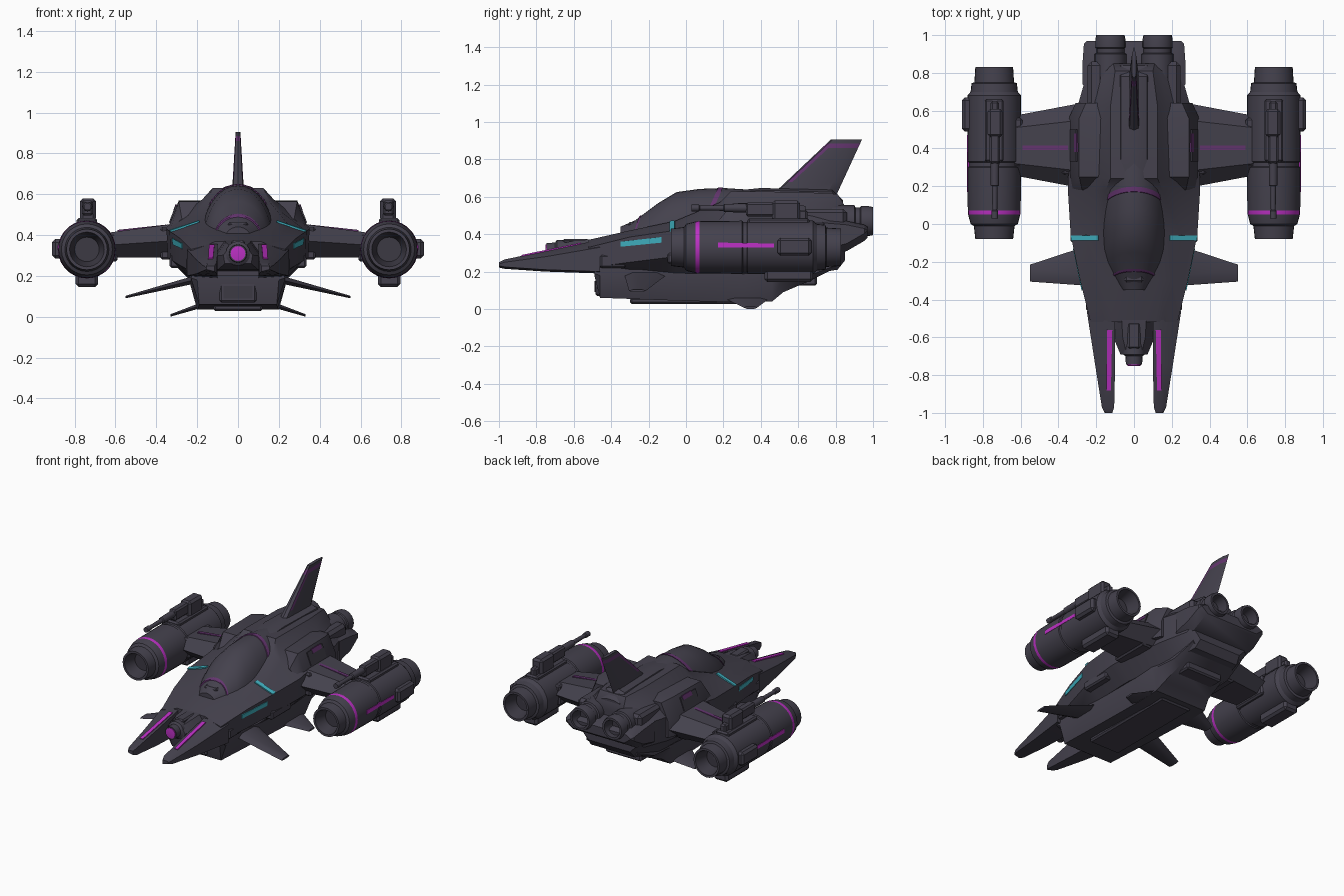
import bpy, bmesh, math
from mathutils import Vector

cube = bpy.data.objects.get("Cube")
if cube:
    bpy.data.objects.remove(cube)


def material(name, rgb, rough=0.6):
    m = bpy.data.materials.new(name)
    m.use_nodes = True
    m.diffuse_color = (*rgb, 1)
    bsdf = m.node_tree.nodes["Principled BSDF"]
    bsdf.inputs["Base Color"].default_value = (*rgb, 1)
    bsdf.inputs["Roughness"].default_value = rough
    return m


HULL = material("dark hull", (0.058, 0.053, 0.074))
DARK = material("shadow grey", (0.045, 0.041, 0.057))
PINK = material("magenta glow", (0.5, 0.03, 0.55))
PLUM = material("dim purple", (0.125, 0.035, 0.155))
CYAN = material("cyan glow", (0.05, 0.43, 0.52))
parts = []
SIDES = ((1, "left"), (-1, "right"))


def finish(name, bm, mats, rule=None):
    bmesh.ops.recalc_face_normals(bm, faces=bm.faces)
    if rule:
        for f in bm.faces:
            f.material_index = rule(f.calc_center_median())
    me = bpy.data.meshes.new(name)
    bm.to_mesh(me)
    bm.free()
    for m in mats:
        me.materials.append(m)
    ob = bpy.data.objects.new(name, me)
    bpy.context.collection.objects.link(ob)
    parts.append(ob)
    return ob


def loft(name, rings, mats=(HULL,), rule=None, s=1):
    """Skin closed rings of 3D points and cap both ends; s=-1 mirrors in x."""
    bm = bmesh.new()
    vs = [[bm.verts.new((s * x, y, z)) for x, y, z in r] for r in rings]
    n = len(vs[0])
    for a, b in zip(vs, vs[1:]):
        for i in range(n):
            j = (i + 1) % n
            bm.faces.new((a[i], a[j], b[j], b[i]))
    bm.faces.new(vs[0])
    bm.faces.new(vs[-1])
    return finish(name, bm, mats, rule)


def sym(y, half):
    """Full ring at y from half-section points."""
    return [(x, y, z) for x, z in half] + [(-x, y, z) for x, z in reversed(half)]


def box(name, x, y, z, s=1, mat=HULL, bevel=0.01):
    """Box from ranges, with chamfered edges."""
    bm = bmesh.new()
    bmesh.ops.create_cube(bm, size=1)
    for v in bm.verts:
        v.co = [r[0] if c < 0 else r[1] for c, r in zip(v.co, (x, y, z))]
        v.co.x *= s
    bmesh.ops.recalc_face_normals(bm, faces=bm.faces)
    if bevel:
        bmesh.ops.bevel(bm, geom=bm.edges[:], offset=bevel, segments=1, affect="EDGES")
    return finish(name, bm, (mat,))


def plate(name, corners, mat, s=1, t=0.0045):
    """Thin plate centred on a surface quad."""
    c = [Vector((s * x, y, z)) for x, y, z in corners]
    n = (c[2] - c[0]).cross(c[3] - c[1]).normalized() * t
    return loft(name, [[p - n for p in c], [p + n for p in c]], (mat,))


def lathe(name, cx, cz, profile, mats=(HULL,), rule=None, n=28):
    """Turned part along y from (y, radius) points."""
    rings = [[(cx + r * math.cos(a), y, cz + r * math.sin(a))
              for a in (2 * math.pi * i / n for i in range(n))] for y, r in profile]
    return loft(name, rings, mats, rule)


def foil(u0, u1, z, t):
    """Six-sided wing section as (y, z)."""
    d = (u1 - u0) * 0.2
    return [(u0, z), (u0 + d, z + t), (u1 - d, z + t), (u1, z), (u1 - d, z - t), (u0 + d, z - t)]


# Main hull
hull = [(-.52, .23, .20, .22, .33, .37, .11), (-.30, .285, .19, .25, .385, .42, .15),
        (-.06, .335, .19, .28, .42, .47, .18), (.18, .35, .19, .29, .43, .57, .15),
        (.24, .35, .19, .29, .44, .63, .125), (.62, .30, .18, .29, .46, .625, .125),
        (.81, .245, .21, .30, .46, .615, .10), (.85, .23, .26, .33, .46, .55, .11)]
loft("hull", [sym(y, [(w * .7, zb), (w * .985, zm), (w, zs), (wt * 1.4, zt - min(.055, (zt - zs) / 2)), (wt, zt)])
              for y, w, zb, zm, zs, zt, wt in hull])

# Belly hull with sloped ends and keel
belly = [(-.49, .23, .20, .18), (-.46, .23, .19, .06), (-.05, .24, .195, .045), (.30, .24, .2, .035),
         (.46, .24, .2, .04), (.52, .23, .18, .09), (.66, .22, .17, .15), (.82, .2, .17, .23)]
loft("belly", [sym(y, [(wb, zb), (w, max(zb + .01, .18)), (w * .9, .32)]) for y, w, wb, zb in belly])
box("belly_intake", (-.09, .09), (-.485, -.2), (.07, .17))
box("intake_mouth", (-.07, .07), (-.489, -.482), (.09, .15), mat=DARK, bevel=0)
box("keel_plate", (-.12, .12), (-.3, .42), (.028, .06))
box("rear_belly_step", (-.14, .14), (.4, .7), (.125, .2))

# Nose between the prongs
loft("nose", [sym(y, [(w, zb), (w * 1.1, (zb + zt) / 2), (w * .6, zt)])
              for y, w, zb, zt in [(-.48, .11, .22, .375), (-.60, .1, .23, .365), (-.69, .065, .26, .345)]])
lathe("nose_barrel", 0, .31, [(-.6, .06), (-.69, .06), (-.7, .045), (-.745, .043)], n=16)
lathe("nose_light", 0, .31, [(-.74, .036), (-.75, .036), (-.752, .02)], (PINK,), n=16)
box("nose_sensor", (-.035, .035), (-.66, -.52), (.33, .375))


# Canopy dome of raked arches, with purple frame bands
def arch(y, w, z, grow=0.0):
    rake = .12 * min(1, max(0, (y + .35) / .3))
    angles = [math.pi * i / 16 for i in range(17)]
    return [((w + grow) * math.cos(a), y - rake * (1 - math.sin(a)), .38 + (z + grow - .38) * math.sin(a))
            for a in angles]


loft("canopy", [arch(*p) for p in [(-.35, .065, .44), (-.27, .105, .475), (-.15, .145, .565), (-.05, .165, .625),
                                   (.07, .178, .642), (.20, .18, .647), (.34, .16, .638)]])
loft("canopy_frame", [arch(.172, .179, .646, .004), arch(.198, .18, .647, .004)], (PLUM,))
loft("windshield_frame", [arch(-.25, .112, .491, .004), arch(-.237, .116, .501, .004)], (PLUM,))
box("windshield_bar", (-.05, .05), (-.31, -.25), (.42, .465))
loft("spine", [sym(y, [(.1, .55), (.07, z), (.03, z + .012)])
               for y, z in [(.25, .62), (.4, .635), (.78, .625), (.84, .57)]])


# Tail fin with purple tip band and leading strips
def fin_front(z):
    return .45 + (z - .60) * 1.06


fin = []
for z in (.59, .68, .86, .885, .905):
    t, y0, y1 = .03 - (z - .6) * .06, fin_front(z), .80 + (z - .6) * .46
    half = [(t * .85, y0 + .01), (t, y0 + .035), (t, y1 - .05)]
    fin.append([(0, y0, z)] + [(x, y, z) for x, y in half] + [(0, y1, z)] + [(-x, y, z) for x, y in reversed(half)])
loft("tail_fin", fin, (HULL, PLUM),
     lambda c: int(.86 < c.z < .885 or (.68 < c.z < .88 and .012 < c.y - fin_front(c.z) < .03)))

# Rear shelf under the thrusters
loft("rear_shelf", [sym(y, [(w * .8, zb), (w, zb + .04), (w, zt), (w * .85, zt + .02)])
                    for y, w, zb, zt in [(.62, .25, .27, .47), (.72, .255, .27, .47), (.74, .272, .28, .46),
                                         (.86, .272, .31, .45), (.955, .265, .365, .43), (.97, .25, .38, .42)]])

for s, side in SIDES:
    # Front prong and its stripe
    loft(f"prong_{side}", [[(x0, y, zb), (x1, y, zb + .01), (x1, y, zo), (x0 + .04, y, zt), (x0, y, zt)]
                           for y, x0, x1, zb, zo, zt in [(-1, .115, .155, .222, .24, .25),
                                                        (-.97, .105, .17, .215, .25, .265),
                                                        (-.75, .1, .205, .2, .28, .31),
                                                        (-.46, .1, .25, .19, .33, .37)]], s=s)
    plate(f"prong_stripe_{side}", [(.122, -.88, .284), (.146, -.88, .284), (.142, -.56, .35), (.115, -.56, .35)],
          PINK, s, .0048)
    # Cyan lights on the hull top and flank
    plate(f"top_light_{side}", [(.19, -.088, .467), (.331, -.088, .418), (.335, -.06, .422), (.19, -.06, .469)],
          CYAN, s)
    plate(f"flank_light_{side}", [(.272, -.35, .333), (.317, -.13, .355), (.3185, -.13, .385), (.2735, -.35, .36)],
          CYAN, s)
    box(f"flank_rib_{side}", (.26, .335), (-.1, .12), (.24, .30), s)
    box(f"cheek_panel_{side}", (.2, .255), (-.46, -.32), (.22, .29), s)

    # Shoulder intake with framed window
    loft(f"shoulder_{side}", [[(.14, y, .32), (w, y, .32), (w, y, .43), (w - .055, y, zt), (.14, y, zt)]
                              for y, w, zt in [(.18, .33, .48), (.25, .345, .565), (.56, .345, .57), (.64, .31, .55)]],
         s=s)
    plate(f"shoulder_window_{side}", [(.334, .33, .46), (.334, .5, .46), (.302, .5, .545), (.302, .33, .545)], DARK, s)
    plate(f"window_light_{side}", [(.312, .38, .522), (.312, .48, .522), (.301, .48, .55), (.301, .38, .55)], PLUM, s,
          .0049)

    # Thruster with collar and side fairing
    lathe(f"thruster_{side}", s * .125, .47,
          [(.78, .085), (.9, .085), (.905, .074), (.93, .074), (.935, .08), (.975, .08), (1, .075), (1, .06),
           (.93, .045), (.93, .01)], (HULL, DARK),
          lambda c, s=s: int(c.y > .92 and math.hypot(c.x - s * .125, c.z - .47) < .06), 20)
    box(f"thruster_fairing_{side}", (.16, .245), (.58, .86), (.42, .535), s, bevel=.02)

    # Main wing and its line
    loft(f"wing_{side}", [[(x, y, z) for y, z in foil(y0, y1, zc, t)]
                          for x, y0, y1, zc, t in [(.28, .19, .64, .375, .085), (.65, .26, .57, .35, .06)]], s=s)
    plate(f"wing_line_{side}", [(.35, .392, .447), (.59, .392, .421), (.59, .415, .421), (.35, .415, .447)], PLUM, s)
    box(f"wing_root_{side}", (.3, .38), (.26, .54), (.28, .44), s)

    # Front canard and lower fin
    loft(f"canard_{side}", [[(x, y, z) for y, z in foil(y0, y1, zc, t)]
                            for x, y0, y1, zc, t in [(.2, -.33, -.10, .185, .02), (.55, -.305, -.215, .097, .006)]], s=s)
    loft(f"lower_fin_{side}", [[(x, y, z) for y, z in foil(y0, y1, zc, t)]
                               for x, y0, y1, zc, t in [(.17, .2, .45, .06, .014), (.33, .31, .38, .007, .006)]], s=s)

    # Engine nacelle, with glowing ring and dark throat
    cx, cz = .74, .33
    lathe(f"nacelle_{side}", s * cx, cz,
          [(.0, .01), (.0, .06), (-.08, .085), (-.08, .1), (-.01, .108), (0, .125), (.05, .138), (.072, .14),
           (.3, .142), (.305, .136), (.325, .136), (.33, .142), (.68, .142), (.70, .125), (.745, .12), (.75, .105),
           (.83, .1), (.83, .085), (.74, .06), (.74, .01)], (HULL, DARK, PINK),
          lambda c, s=s: 2 if .05 < c.y < .072 else
          int((c.y < .01 or c.y > .74) and math.hypot(c.x - s * cx, c.z - cz) < .084))
    plate(f"nacelle_stripe_{side}", [(.879, .17, .328), (.879, .47, .328), (.878, .47, .35), (.878, .17, .355)], PINK, s)
    box(f"nacelle_outer_box_{side}", (.85, .91), (.49, .67), (.285, .38), s, bevel=.015)
    box(f"nacelle_under_box_{side}", (.685, .795), (.42, .68), (.145, .23), s, bevel=.015)
    box(f"nacelle_saddle_{side}", (.69, .79), (.33, .66), (.44, .485), s)
    box(f"nacelle_pylon_{side}", (.59, .68), (.3, .56), (.27, .41), s)

    # Gun on top of the nacelle
    box(f"gun_body_{side}", (.695, .775), (.46, .61), (.47, .58), s, bevel=.015)
    box(f"gun_receiver_{side}", (.71, .765), (.32, .48), (.495, .57), s)
    box(f"gun_mount_{side}", (.715, .76), (.58, .65), (.46, .53), s)
    lathe(f"gun_barrel_{side}", s * .737, .54,
          [(.03, .018), (.07, .018), (.075, .013), (.2, .015), (.205, .022), (.34, .024)], n=12)

# Smooth shading with sharp creases
bpy.ops.object.select_all(action="DESELECT")
for ob in parts:
    ob.select_set(True)
bpy.context.view_layer.objects.active = parts[0]
bpy.ops.object.shade_smooth_by_angle(angle=math.radians(32))
